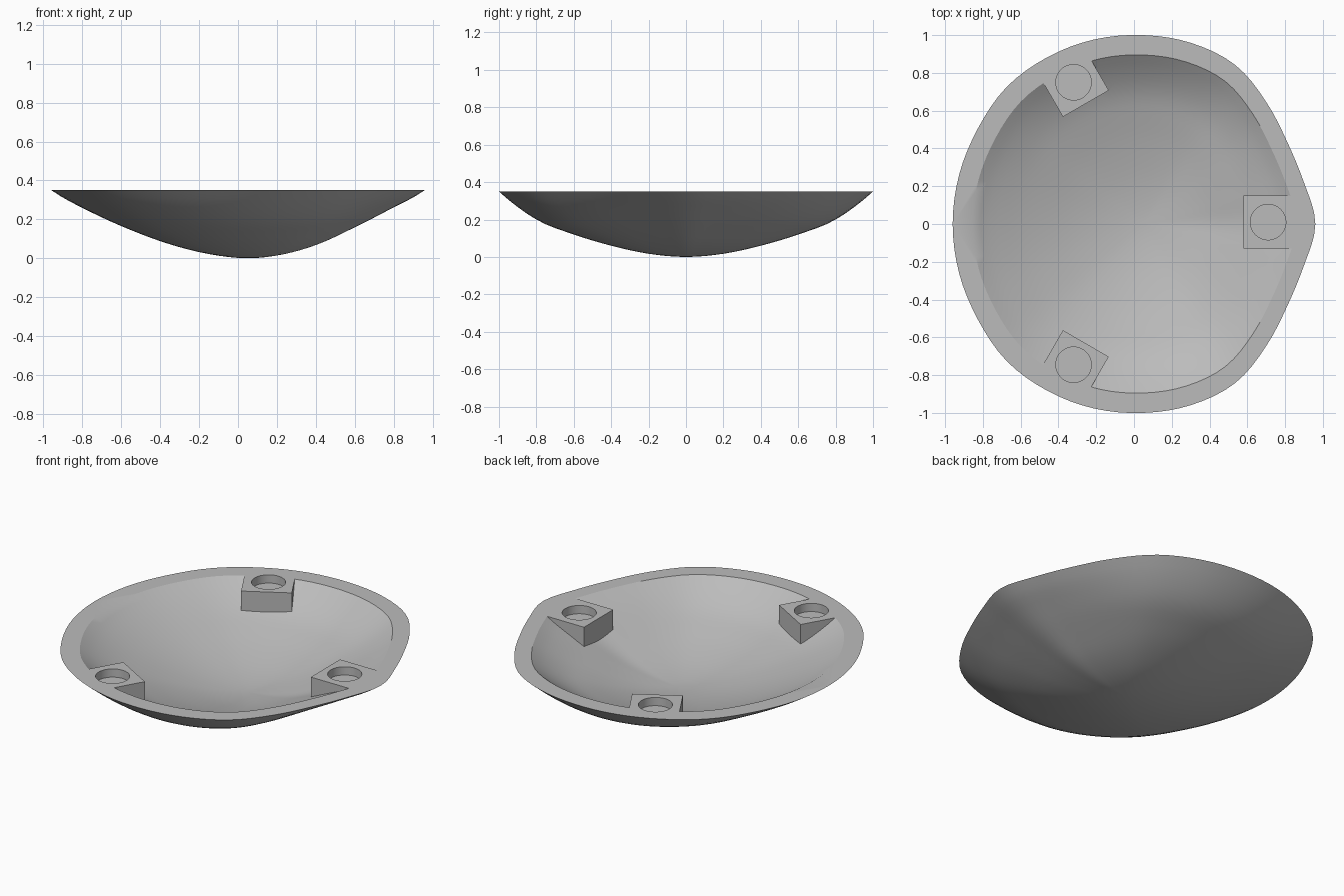
import bpy, bmesh, math
from mathutils import Matrix

if "Cube" in bpy.data.objects:
    bpy.data.objects.remove(bpy.data.objects["Cube"], do_unlink=True)

CENTRE_X, RIM_Z, FLOOR = 0.05, 0.35, 0.075
SEGMENTS, RINGS = 96, 20

# Rim radius every 15 degrees, from +x round to -x
RIM = [0.91, 0.877, 0.877, 0.917, 0.972, 0.991, 1.0, 1.011, 1.019, 1.025, 1.012, 1.01, 1.01]
# Height at equal steps from the lowest point to the rim
RIGHT_CURVE = [0, 0.022, 0.073, 0.147, 0.238, RIM_Z]
LEFT_CURVE = [0, 0.02, 0.073, 0.157, 0.25, RIM_Z]
SIDE_CURVE = [0, 0.017, 0.06, 0.12, 0.2, RIM_Z]


def smooth_lookup(table, t, end_mirror):
    """Smooth curve through evenly spaced values, t from 0 to 1."""
    last = len(table) - 1
    i = min(int(t * last), last - 1)
    f = t * last - i
    b, c = table[i], table[i + 1]
    a = table[i - 1] if i else table[1]
    if i + 2 <= last:
        d = table[i + 2]
    else:
        d = table[last - 1] if end_mirror else 2 * c - b + 0.06
    return b + 0.5 * f * (c - a + f * (2*a - 5*b + 4*c - d + f * (3*(b - c) + d - a)))


def bowl_height(angle, s):
    across = LEFT_CURVE if math.cos(angle) > 0 else RIGHT_CURVE
    w = math.sin(angle) ** 2
    return (1 - w) * smooth_lookup(across, s, False) + w * smooth_lookup(SIDE_CURVE, s, False)


def make_object(name, bm):
    bmesh.ops.recalc_face_normals(bm, faces=bm.faces)
    mesh = bpy.data.meshes.new(name)
    bm.to_mesh(mesh)
    bm.free()
    obj = bpy.data.objects.new(name, mesh)
    bpy.context.collection.objects.link(obj)
    return obj


def bowl_solid(name, width, base, top=None):
    """Closed bowl; top adds a straight collar above the rim."""
    bm = bmesh.new()
    lowest = bm.verts.new((CENTRE_X, 0, base))
    rings = []
    levels = [k / RINGS for k in range(1, RINGS + 1)] + ([None] if top else [])
    for s in levels:
        ring = []
        for k in range(SEGMENTS):
            a = 2 * math.pi * k / SEGMENTS
            fold = min(a, 2 * math.pi - a) / math.pi
            r = smooth_lookup(RIM, fold, True) * width * (s or 1)
            z = top if s is None else base + bowl_height(a, s) * (RIM_Z - base) / RIM_Z
            ring.append(bm.verts.new((CENTRE_X + r * math.cos(a), r * math.sin(a), z)))
        rings.append(ring)
    for k in range(SEGMENTS):
        n = (k + 1) % SEGMENTS
        bm.faces.new((lowest, rings[0][n], rings[0][k]))
        for lower, upper in zip(rings, rings[1:]):
            bm.faces.new((lower[k], lower[n], upper[n], upper[k]))
    bm.faces.new(rings[-1])
    return make_object(name, bm)


def subtract(target, cutter):
    mod = target.modifiers.new("cut", 'BOOLEAN')
    mod.operation, mod.solver, mod.object = 'DIFFERENCE', 'EXACT', cutter
    bpy.context.view_layer.objects.active = target
    bpy.ops.object.modifier_apply(modifier=mod.name)
    bpy.data.objects.remove(cutter, do_unlink=True)


# Outer dish and the hollow inside it
shell = bowl_solid("dish_shell", 1.0, 0.0)
hollow = bowl_solid("hollow_cutter", 0.895, FLOOR, top=0.6)

# Three square corner posts left standing, each with a round socket
sockets = []
for x, y, turn in ((0.71, 0.01, 0), (-0.32, 0.75, 120), (-0.32, -0.745, 240)):
    place = Matrix.Translation((x, y, 0)) @ Matrix.Rotation(math.radians(turn), 4, 'Z')
    bm = bmesh.new()
    bmesh.ops.create_cube(bm, size=1, matrix=place @ Matrix.Translation((0.12, 0, 0))
                          @ Matrix.Diagonal((0.5, 0.28, 2, 1)))
    subtract(hollow, make_object("post_cutter", bm))
    bm = bmesh.new()
    bmesh.ops.create_cone(bm, cap_ends=True, segments=48, radius1=0.094, radius2=0.094,
                          depth=0.2, matrix=place @ Matrix.Translation((0, 0, RIM_Z + 0.05)))
    sockets.append(make_object("socket_cutter", bm))

subtract(shell, hollow)
for socket in sockets:
    subtract(shell, socket)

# Single plain grey
grey = bpy.data.materials.new("plain_grey")
grey.use_nodes = True
colour = (0.5, 0.5, 0.5, 1)
grey.diffuse_color = colour
grey.node_tree.nodes["Principled BSDF"].inputs["Base Color"].default_value = colour
shell.data.materials.clear()
shell.data.materials.append(grey)

bpy.ops.object.select_all(action='DESELECT')
shell.select_set(True)
bpy.context.view_layer.objects.active = shell
bpy.ops.object.shade_smooth_by_angle(angle=math.radians(30))
